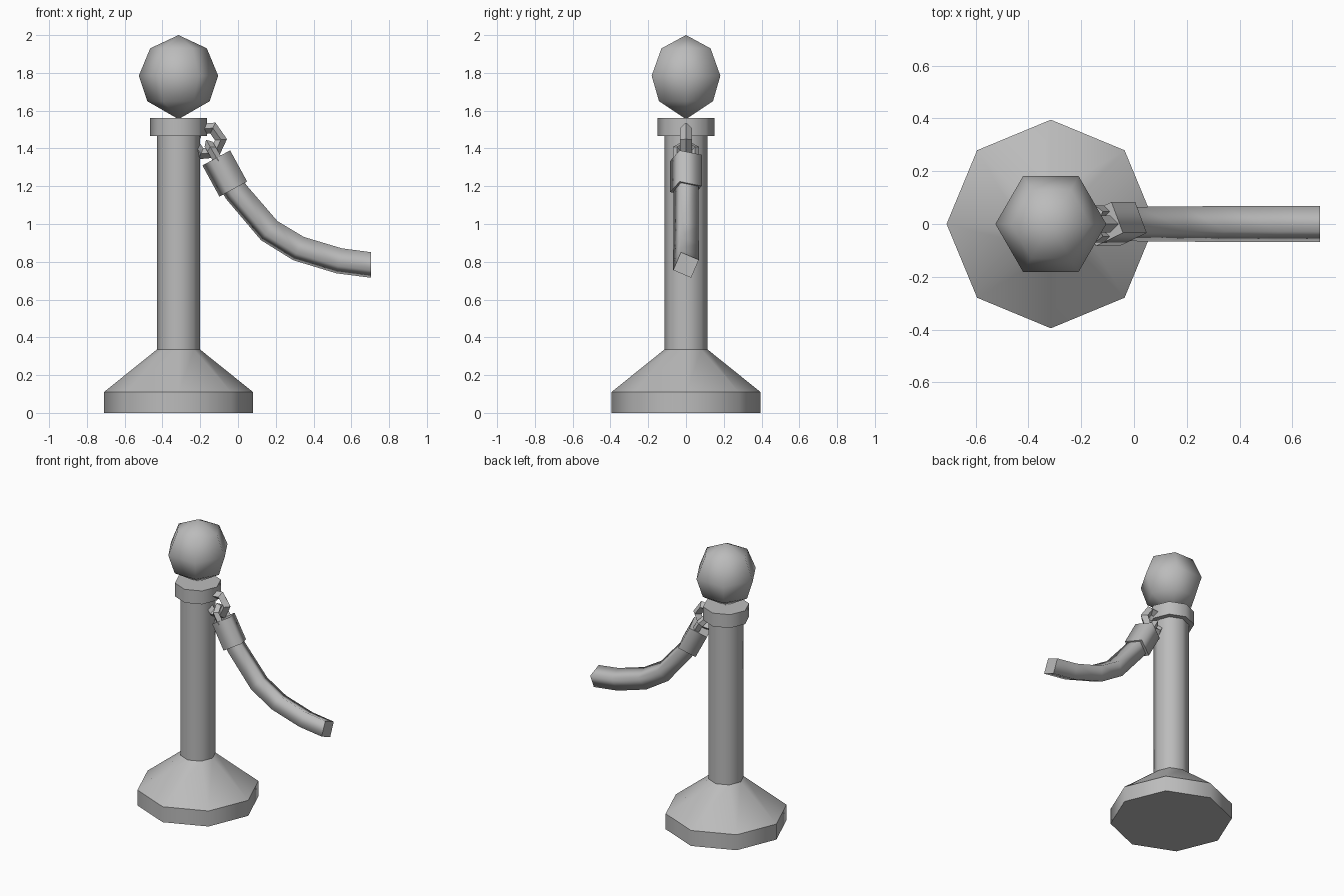
import bpy, bmesh, math
from mathutils import Vector, Matrix

cube = bpy.data.objects.get("Cube")
if cube:
    bpy.data.objects.remove(cube)

grey = bpy.data.materials.new("plain_grey")
grey.use_nodes = True
colour = (0.5, 0.5, 0.5, 1)
grey.diffuse_color = colour
grey.node_tree.nodes["Principled BSDF"].inputs["Base Color"].default_value = colour

POST_X = -0.315


def sweep(name, stations, sides, turn, angle, end_dir=None):
    """Polygon swept through (x, z, radius) stations in the XZ plane."""
    bm = bmesh.new()
    pts = [Vector((x, 0, z)) for x, z, r in stations]
    across = Vector((0, 1, 0))
    rings = []
    last = len(pts) - 1
    for i, (p, s) in enumerate(zip(pts, stations)):
        a, b = pts[max(i - 1, 0)], pts[min(i + 1, last)]
        before, after = (p - a).normalized(), (b - p).normalized()
        t = (before + after).normalized()
        if end_dir and i == last:
            t = Vector(end_dir)
        n = t.cross(across)
        ring = []
        for k in range(sides):
            w = math.radians(turn) + math.tau * k / sides
            ring.append(bm.verts.new(p + s[2] * (math.cos(w) * across + math.sin(w) * n)))
        rings.append(ring)
    for lo, hi in zip(rings, rings[1:]):
        for k in range(sides):
            j = (k + 1) % sides
            bm.faces.new((lo[k], lo[j], hi[j], hi[k])).smooth = True
    caps = [bm.faces.new(rings[0]), bm.faces.new(rings[-1])]
    for cap in caps:
        for e in cap.edges:
            e.smooth = False
    bmesh.ops.remove_doubles(bm, verts=bm.verts, dist=0.0005)
    bmesh.ops.recalc_face_normals(bm, faces=bm.faces)
    for e in bm.edges:
        if len(e.link_faces) == 2 and e.calc_face_angle() > math.radians(angle):
            e.smooth = False
    return finish(name, bm)


def link(name, centre, major, minor, rotation, stretch):
    """Low-poly chain link with a square section."""
    bpy.ops.mesh.primitive_torus_add(major_segments=6, minor_segments=4,
                                     major_radius=major, minor_radius=minor)
    ob = bpy.context.object
    ob.name = name
    ob.data.transform(Matrix.Translation(centre) @ rotation @ Matrix.Diagonal((stretch, 1, 1, 1)))
    ob.data.materials.append(grey)
    return ob


def finish(name, bm):
    me = bpy.data.meshes.new(name)
    bm.to_mesh(me)
    bm.free()
    me.materials.append(grey)
    ob = bpy.data.objects.new(name, me)
    bpy.context.collection.objects.link(ob)
    return ob


def upright(name, profile, sides, turn, angle):
    return sweep(name, [(POST_X, z, r) for z, r in profile], sides, turn, angle)


# Post
upright("base", [(0, 0.395), (0.11, 0.395), (0.335, 0.115)], 8, 0, 46)
upright("shaft", [(0.33, 0.115), (1.47, 0.115)], 8, 0, 46)
upright("collar", [(1.465, 0.15), (1.56, 0.15)], 8, 0, 46)
upright("ball", [(1.555, 0), (1.65, 0.165), (1.785, 0.21), (1.93, 0.15), (2.0, 0)], 6, 90, 180)

# Rope and its end fitting
sweep("rope", [(-0.08, 1.29, 0.07), (-0.01, 1.17, 0.07), (0.165, 0.965, 0.072),
               (0.32, 0.87, 0.073), (0.535, 0.805, 0.073), (0.705, 0.783, 0.073)],
      4, 22, 180, (1, 0, 0))
sweep("rope_clasp", [(-0.115, 1.35, 0.09), (-0.025, 1.185, 0.09)], 4, 22, 180)

# Chain links joining the fitting to the post
stand = Matrix.Rotation(math.radians(90), 4, "X")
link("post_link", (-0.165, 0, 1.44), 0.075, 0.032,
     Matrix.Rotation(math.radians(-5), 4, "Y") @ stand, 1)
link("clasp_link", (-0.125, 0, 1.37), 0.055, 0.025,
     Matrix.Rotation(math.radians(60), 4, "Y"), 1.1)
